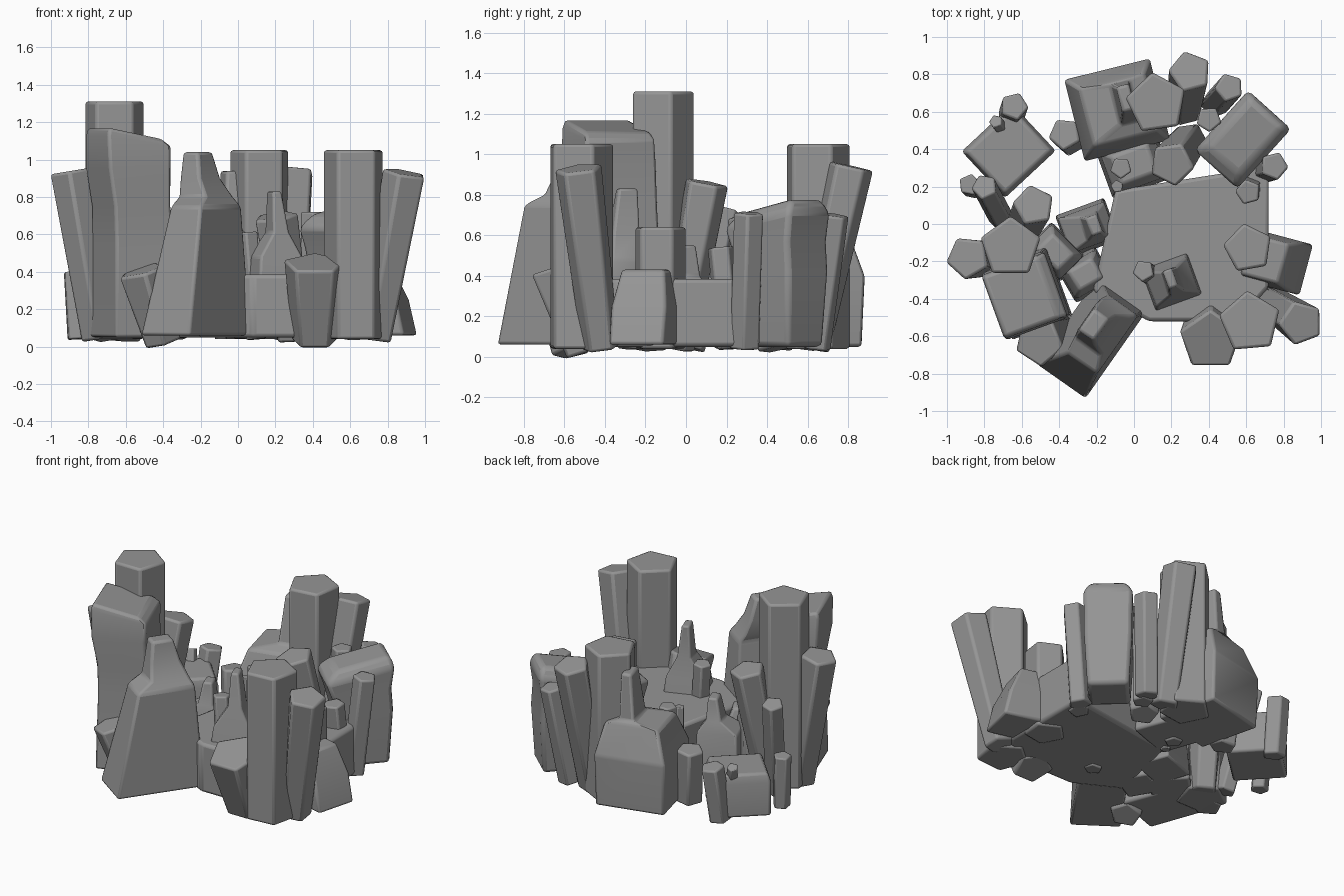
import bpy
import bmesh
from math import radians, cos, sin
from mathutils import Vector, Matrix

default_cube = bpy.data.objects.get("Cube")
if default_cube:
    bpy.data.objects.remove(default_cube, do_unlink=True)

# Single stone colour
stone = bpy.data.materials.new("grey_stone")
stone.use_nodes = True
stone.diffuse_color = (.3, .3, .3, 1)
stone.node_tree.nodes["Principled BSDF"].inputs["Base Color"].default_value = stone.diffuse_color


def finish(name, bm, bevel):
    """Turn a bmesh into a bevelled stone object."""
    bmesh.ops.recalc_face_normals(bm, faces=bm.faces)
    mesh = bpy.data.meshes.new(name)
    bm.to_mesh(mesh)
    bm.free()
    mesh.materials.append(stone)
    part = bpy.data.objects.new(name, mesh)
    bpy.context.collection.objects.link(part)
    edge = part.modifiers.new("worn_edges", "BEVEL")
    edge.width = bevel
    edge.segments = 2
    edge.limit_method = "ANGLE"
    edge.angle_limit = radians(20)
    bpy.ops.object.select_all(action="DESELECT")
    part.select_set(True)
    bpy.context.view_layer.objects.active = part
    bpy.ops.object.shade_smooth_by_angle(angle=radians(22))


def crystal(name, top, radius, lean=(0, 0), foot=.04, taper=1, roll=0):
    """Five-sided column ending at top; lean is the sideways travel from foot to top."""
    tip = Vector(top)
    base = Vector((tip.x - lean[0], tip.y - lean[1], foot))
    axis = tip - base
    turn = Vector((0, 0, 1)).rotation_difference(axis).to_matrix().to_4x4()
    place = Matrix.Translation((tip + base) / 2) @ turn @ Matrix.Rotation(radians(roll), 4, "Z")
    bm = bmesh.new()
    bmesh.ops.create_cone(bm, cap_ends=True, segments=5, radius1=radius * taper,
                          radius2=radius, depth=axis.length, matrix=place)
    finish(name, bm, min(.015, radius * .15))


def loft(name, rings, bevel):
    """Skin a stack of equal-sized rings and cap both ends."""
    bm = bmesh.new()
    loops = [[bm.verts.new(p) for p in ring] for ring in rings]
    for low, high in zip(loops, loops[1:]):
        for i in range(len(low)):
            j = (i + 1) % len(low)
            bm.faces.new((low[i], low[j], high[j], high[i]))
    bm.faces.new(loops[0][::-1])
    bm.faces.new(loops[-1])
    finish(name, bm, bevel)


def layer(z, length, width, along=0, across=0, rise_along=0, rise_across=0):
    """One level of a rock: half sizes, sideways shift and tilt, in the rock's own axes."""
    return [(sx * length + along, sy * width + across, z + sx * rise_along + sy * rise_across)
            for sx, sy in ((-1, -1), (1, -1), (1, 1), (-1, 1))]


def rock(name, at, turn, layers, bevel=.016):
    """Four-sided rock skinned over its layers, turned and moved into place."""
    c, s = cos(radians(turn)), sin(radians(turn))
    loft(name, [[(at[0] + u * c - v * s, at[1] + u * s + v * c, z) for u, v, z in ring]
                for ring in layers], bevel)


# Central slab
outline = [(-.22, -.36), (.08, -.52), (.56, -.52), (.72, -.34), (.72, .37), (.6, .29), (-.1, .18)]
loft("central_slab", [[(x, y, z) for x, y in outline] for z in (.05, .385)], bevel=.02)

# Upright columns
crystal("tall_left_column", top=(-.66, -.125, 1.31), radius=.168)
crystal("back_column", top=(.12, .645, 1.05), radius=.168, roll=8)
crystal("front_side_column", top=(.62, -.525, 1.05), radius=.17, roll=5)
crystal("side_column", top=(.61, -.13, .64), radius=.135, roll=10)

# Leaning outer crystals
crystal("outer_front_crystal", top=(.895, -.53, .93), radius=.125, lean=(.16, -.11), taper=.8, roll=20)
crystal("outer_left_crystal", top=(-.89, -.18, .94), radius=.12, lean=(-.15, 0), taper=.85, roll=30)
crystal("outer_back_crystal", top=(.3, .815, .94), radius=.118, lean=(.03, .2), taper=.85, roll=15)
crystal("short_front_crystal", top=(.41, -.625, .45), radius=.175, lean=(0, -.14), foot=.025, taper=.75)
crystal("stub_front_crystal", top=(-.51, -.63, .41), radius=.14, lean=(-.11, -.07), foot=.02, taper=.75, roll=40)
crystal("inner_left_crystal", top=(-.535, .1, .86), radius=.115, lean=(.07, .15), taper=.85, roll=10)
crystal("inner_back_crystal", top=(.2, .32, .7), radius=.125, lean=(-.1, -.13), taper=.8, roll=45)

# Small crystals
crystal("small_back_crystal_outer", top=(.51, .73, .7), radius=.08, lean=(.08, .09), roll=20)
crystal("small_back_crystal_inner", top=(.4, .56, .72), radius=.07, roll=40)
crystal("small_corner_crystal", top=(.75, .31, .71), radius=.078, lean=(.07, .02), roll=50)
crystal("small_corner_stub", top=(.61, .17, .54), radius=.07, lean=(-.02, -.05), roll=15)
crystal("small_left_crystal", top=(-.8, .2, .73), radius=.072, lean=(-.09, .17), roll=25)
crystal("small_left_stub", top=(-.88, .21, .4), radius=.06, lean=(-.02, .02), roll=60)
crystal("small_gap_crystal", top=(-.37, .48, .41), radius=.09, lean=(-.03, .03), roll=30)
crystal("block_crystal", top=(-.64, .63, .42), radius=.078, lean=(.02, .06), roll=50)
crystal("block_crystal_tiny", top=(-.74, .55, .41), radius=.038, lean=(-.03, .04), foot=.3, roll=20)
crystal("slab_crystal_back", top=(-.07, .3, .56), radius=.06, roll=35)
crystal("slab_crystal_tiny", top=(-.09, .2, .52), radius=.035, roll=10)
crystal("slab_crystal_front", top=(.05, -.25, .61), radius=.06, lean=(-.05, .03), roll=30)

# Large rocks
rock("front_spire_rock", at=(-.225, -.605), turn=55, layers=[
    layer(.06, .29, .16), layer(.75, .19, .1, along=.045, across=-.035),
    layer(.8, .13, .09, along=.08, across=-.01),
    layer(.9, .1, .065, along=.07, across=.02), layer(1.04, .07, .05, along=.06, across=.03)])
rock("tall_left_rock", at=(-.58, -.37), turn=-70, layers=[
    layer(.05, .21, .175, across=.02), layer(.55, .19, .165, across=.02),
    layer(.75, .185, .16, across=.01), layer(.95, .19, .175, along=.01, across=-.01),
    layer(1.1, .18, .18, along=.01, across=-.01, rise_across=-.03),
    layer(1.14, .17, .15, along=.01, across=-.03, rise_across=-.03)])
rock("back_spire_rock", at=(-.09, .61), turn=14, layers=[
    layer(.05, .23, .21), layer(.4, .235, .225), layer(.6, .18, .16, along=.01),
    layer(.63, .05, .11, along=.05, across=.03), layer(.94, .035, .07, along=.06, across=.05)])
rock("back_corner_rock", at=(.58, .45), turn=48, layers=[
    layer(.05, .14, .13, along=.05), layer(.42, .18, .15, along=.03),
    layer(.55, .19, .15, along=.01, rise_along=.02), layer(.68, .22, .155, rise_along=.04),
    layer(.745, .17, .11, along=.02, rise_along=.035)], bevel=.025)
rock("left_block_rock", at=(-.67, .39), turn=43, layers=[
    layer(.06, .185, .17), layer(.29, .185, .17), layer(.35, .165, .15)])
rock("side_wedge_rock", at=(.75, -.2), turn=-15, layers=[
    layer(.06, .18, .14), layer(.25, .155, .14, along=-.02), layer(.43, .1, .11, along=-.05)])

# Small rocks around the middle
rock("slab_spire_rock", at=(.2, -.31), turn=20, layers=[
    layer(.3, .14, .13), layer(.48, .12, .1), layer(.61, .045, .07, along=.01),
    layer(.83, .025, .05, across=.02)], bevel=.012)
rock("middle_spire_rock", at=(-.25, -.02), turn=20, layers=[
    layer(.05, .14, .12), layer(.33, .13, .1), layer(.4, .05, .07, along=.03),
    layer(.55, .03, .05, along=.04)], bevel=.012)
rock("inner_left_rock", at=(-.42, -.15), turn=-45, layers=[
    layer(.05, .13, .1), layer(.4, .12, .09), layer(.5, .08, .06)])
rock("gap_rock", at=(-.26, -.27), turn=30, layers=[
    layer(.05, .12, .11), layer(.3, .11, .09), layer(.4, .07, .06)])
rock("inner_back_rock", at=(0, .32), turn=20, layers=[
    layer(.05, .17, .14), layer(.36, .15, .12), layer(.45, .1, .08)])
